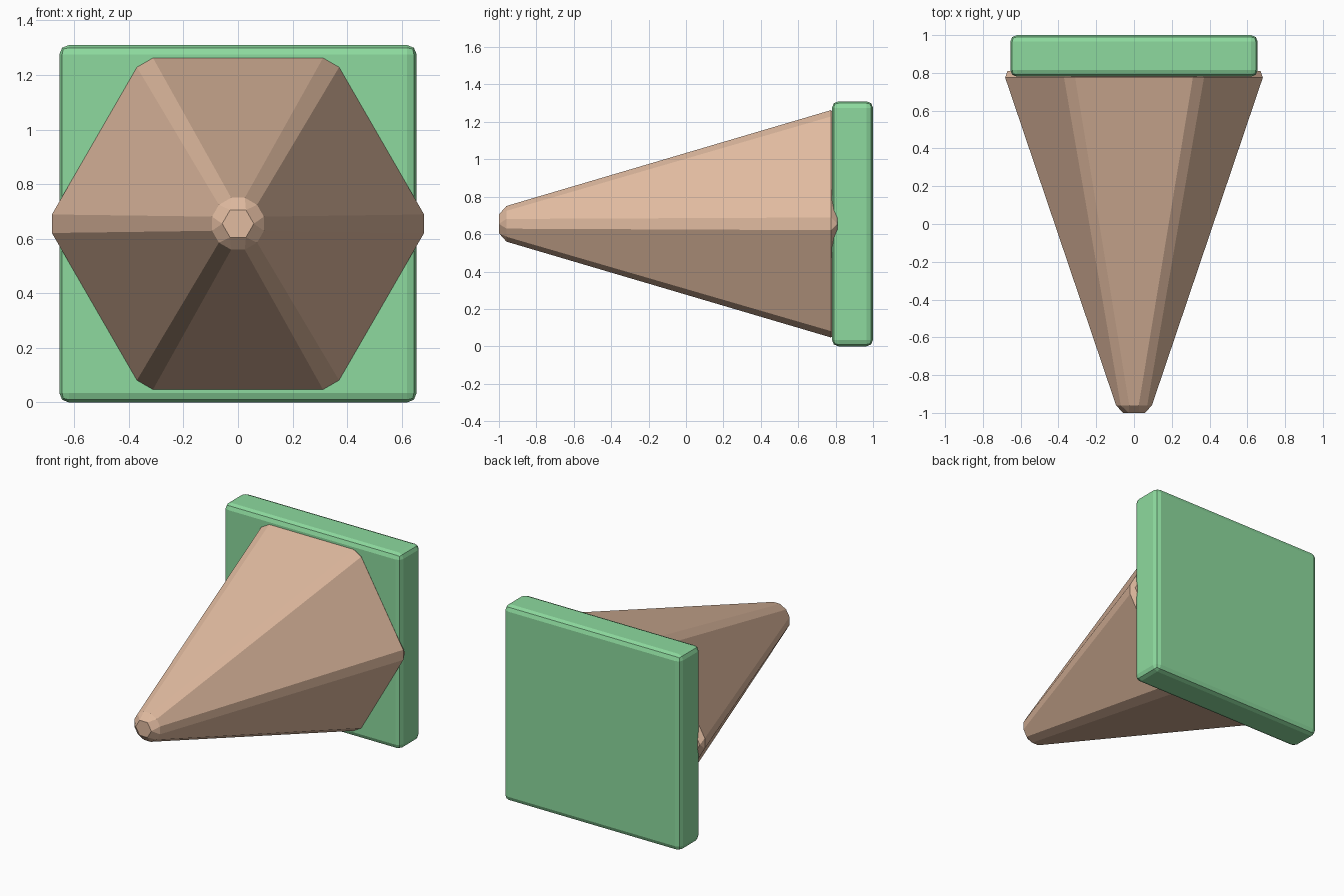
import bpy
import bmesh
from math import cos, sin, pi

cube = bpy.data.objects.get("Cube")
if cube:
    bpy.data.objects.remove(cube)

CENTRE_Z = 0.655


def material(name, colour):
    mat = bpy.data.materials.new(name)
    mat.use_nodes = True
    mat.diffuse_color = colour
    mat.node_tree.nodes["Principled BSDF"].inputs["Base Color"].default_value = colour
    return mat


def add_object(name, bm, mat):
    bmesh.ops.recalc_face_normals(bm, faces=bm.faces[:])
    mesh = bpy.data.meshes.new(name)
    bm.to_mesh(mesh)
    bm.free()
    mesh.materials.append(mat)
    obj = bpy.data.objects.new(name, mesh)
    bpy.context.collection.objects.link(obj)
    return obj


def hex_ring(bm, y, radius, half_width=0):
    """Six corners about the y axis; each is cut into two points by half_width."""
    ring = []
    for i in range(6):
        a = i * pi / 3
        for w in ((-half_width, half_width) if half_width else (0,)):
            ring.append(bm.verts.new((radius * cos(a) - w * sin(a), y,
                                      CENTRE_Z + radius * sin(a) + w * cos(a))))
    return ring


def close_end(bm, cap, ring):
    """Flat cap joined to a cut ring by corner triangles and edge strips."""
    bm.faces.new(cap)
    for i in range(6):
        a, b, c = (ring[(2 * i + k) % 12] for k in range(3))
        bm.faces.new((cap[i], a, b))
        bm.faces.new((cap[i], b, c, cap[(i + 1) % 6]))


green = material("soft green", (0.266, 0.701, 0.342, 1))
tan = material("tan wood", (0.75, 0.495, 0.35, 1))

# Square backing plate with rounded edges
bm = bmesh.new()
bmesh.ops.create_cube(bm, size=1)
bmesh.ops.scale(bm, vec=(1.31, 0.22, 1.31), verts=bm.verts)
bmesh.ops.translate(bm, vec=(0, 0.89, CENTRE_Z), verts=bm.verts)
plate = add_object("backing_plate", bm, green)
bevel = plate.modifiers.new("rounded edges", "BEVEL")
bevel.width = 0.035
bevel.segments = 2

# Tapered six-sided spike with chamfered corners and ends
bm = bmesh.new()
tip = hex_ring(bm, -1.0, 0.058)
neck = hex_ring(bm, -0.96, 0.095, 0.026)
base = hex_ring(bm, 0.775, 0.682, 0.034)
back = hex_ring(bm, 0.81, 0.67)
close_end(bm, tip, neck)
close_end(bm, back, base)
for i in range(12):
    j = (i + 1) % 12
    bm.faces.new((neck[i], neck[j], base[j], base[i]))
add_object("spike", bm, tan)
